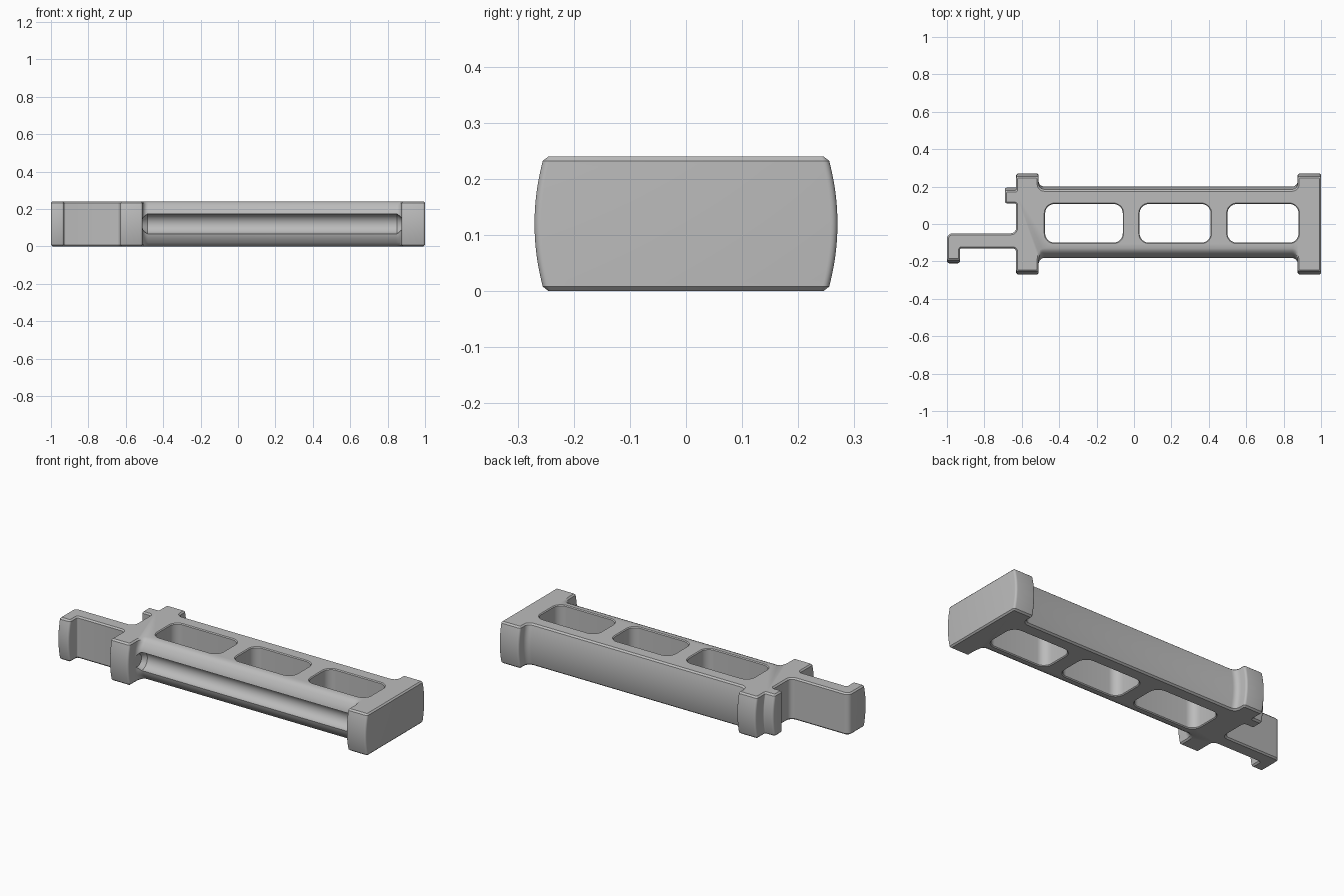
import bpy, bmesh, math
from mathutils import Vector

if "Cube" in bpy.data.objects:
    bpy.data.objects.remove(bpy.data.objects["Cube"], do_unlink=True)

H, EDGE = 0.24, 0.008          # height and edge chamfer

grey = bpy.data.materials.new("satin grey")
grey.use_nodes = True
grey.diffuse_color = (0.5, 0.5, 0.5, 1)
grey.node_tree.nodes["Principled BSDF"].inputs["Base Color"].default_value = (0.5, 0.5, 0.5, 1)


def rounded(corners, steps=5):
    """Closed outline with an arc at each (x, y, radius) corner."""
    pts = []
    for i, (x, y, r) in enumerate(corners):
        p = Vector((x, y))
        a = (Vector(corners[i - 1][:2]) - p).normalized()
        b = (Vector(corners[(i + 1) % len(corners)][:2]) - p).normalized()
        centre = p + (a + b) * r
        for k in range(steps + 1):
            t = k / steps * math.pi / 2
            pts.append(centre - b * r * math.cos(t) - a * r * math.sin(t))
    return pts


def inset(pts, d):
    """Move a counter-clockwise outline inwards by d."""
    out = []
    for i, p in enumerate(pts):
        e1 = (p - pts[i - 1]).normalized()
        e2 = (pts[(i + 1) % len(pts)] - p).normalized()
        n1, n2 = Vector((-e1.y, e1.x)), Vector((-e2.y, e2.x))
        out.append(p + (n1 + n2) * d / (1 + n1.dot(n2)))
    return out


def loft(name, rings):
    """Join stacked rings of 3D points and cap both ends."""
    bm = bmesh.new()
    rows = [[bm.verts.new(p) for p in ring] for ring in rings]
    n = len(rows[0])
    for lo, hi in zip(rows, rows[1:]):
        for i in range(n):
            j = (i + 1) % n
            bm.faces.new((lo[i], lo[j], hi[j], hi[i]))
    bm.faces.new(rows[0][::-1])
    bm.faces.new(rows[-1])
    bmesh.ops.recalc_face_normals(bm, faces=bm.faces)
    mesh = bpy.data.meshes.new(name)
    bm.to_mesh(mesh)
    bm.free()
    mesh.materials.append(grey)
    ob = bpy.data.objects.new(name, mesh)
    bpy.context.collection.objects.link(ob)
    return ob


def bulge(p, z):
    """How far the crowned front and back faces retreat at height z."""
    t = abs(z - H / 2) / (H / 2)
    if abs(p.y) < 0.15:
        return p.y
    crown = 0.017 * t * t
    if p.y < 0 and -0.52 < p.x < 0.88:      # rounder front of the bar
        w = min(1, max(0, (p.y + 0.215) / 0.03))
        crown += w * (0.045 * max(0, (t - 0.3) / 0.7) ** 2 - crown)
    return p.y - math.copysign(crown, p.y)


# Body outline: end plate, bar, flange, hook and small nub
outline = rounded([
    (1.0, -0.27, 0.012), (1.0, 0.27, 0.012), (0.875, 0.27, 0.012), (0.875, 0.2, 0.03),
    (-0.51, 0.2, 0.03), (-0.51, 0.27, 0.012), (-0.63, 0.27, 0.012), (-0.63, 0.195, 0.005),
    (-0.69, 0.195, 0.012), (-0.69, 0.11, 0.012), (-0.63, 0.11, 0.01), (-0.63, -0.05, 0.03),
    (-1.0, -0.05, 0.03), (-1.0, -0.21, 0.012), (-0.93, -0.21, 0.012), (-0.93, -0.13, 0.008),
    (-0.63, -0.13, 0.02), (-0.63, -0.27, 0.012), (-0.51, -0.27, 0.012), (-0.51, -0.183, 0.03),
    (0.875, -0.183, 0.03), (0.875, -0.27, 0.012)])
N = 18
heights = [0] + [EDGE + (H - 2 * EDGE) * i / N for i in range(N + 1)] + [H]
rings = []
for z in heights:
    flat = inset(outline, EDGE) if z in (0, H) else outline
    rings.append([(p.x, bulge(p, z), z) for p in flat])
body = loft("handle_body", rings)

# Window cutters with flared rims
cutters = []
for x0, x1 in ((-0.475, -0.06), (0.03, 0.41), (0.5, 0.88)):
    win = rounded([(x0, -0.1, 0.05), (x1, -0.1, 0.05), (x1, 0.107, 0.05), (x0, 0.107, 0.05)], 8)
    levels = [(-0.01, 0.015), (0.005, 0), (H - 0.005, 0), (H + 0.01, 0.015)]
    cutters.append(loft("window_cutter", [[(p.x, p.y, z) for p in inset(win, -d)] for z, d in levels]))

# Groove cutter along the bar front, narrowed at both ends
groove = []
for x, r in ((-0.51, 0.035), (-0.485, 0.053), (0.85, 0.053), (0.875, 0.035)):
    groove.append([(x, -0.183 + r * math.cos(a), H / 2 + r * math.sin(a))
                   for a in [2 * math.pi * (k + 0.5) / 32 for k in range(32)]])
cutters.append(loft("groove_cutter", groove))

for c in cutters:
    c.hide_render = True
    mod = body.modifiers.new(c.name, "BOOLEAN")
    mod.operation, mod.solver, mod.object = "DIFFERENCE", "EXACT", c

bpy.ops.object.select_all(action="DESELECT")
body.select_set(True)
bpy.context.view_layer.objects.active = body
for c in cutters:
    bpy.ops.object.modifier_apply(modifier=c.name)
    bpy.data.objects.remove(c, do_unlink=True)
bpy.ops.object.shade_smooth_by_angle(angle=math.radians(32))
